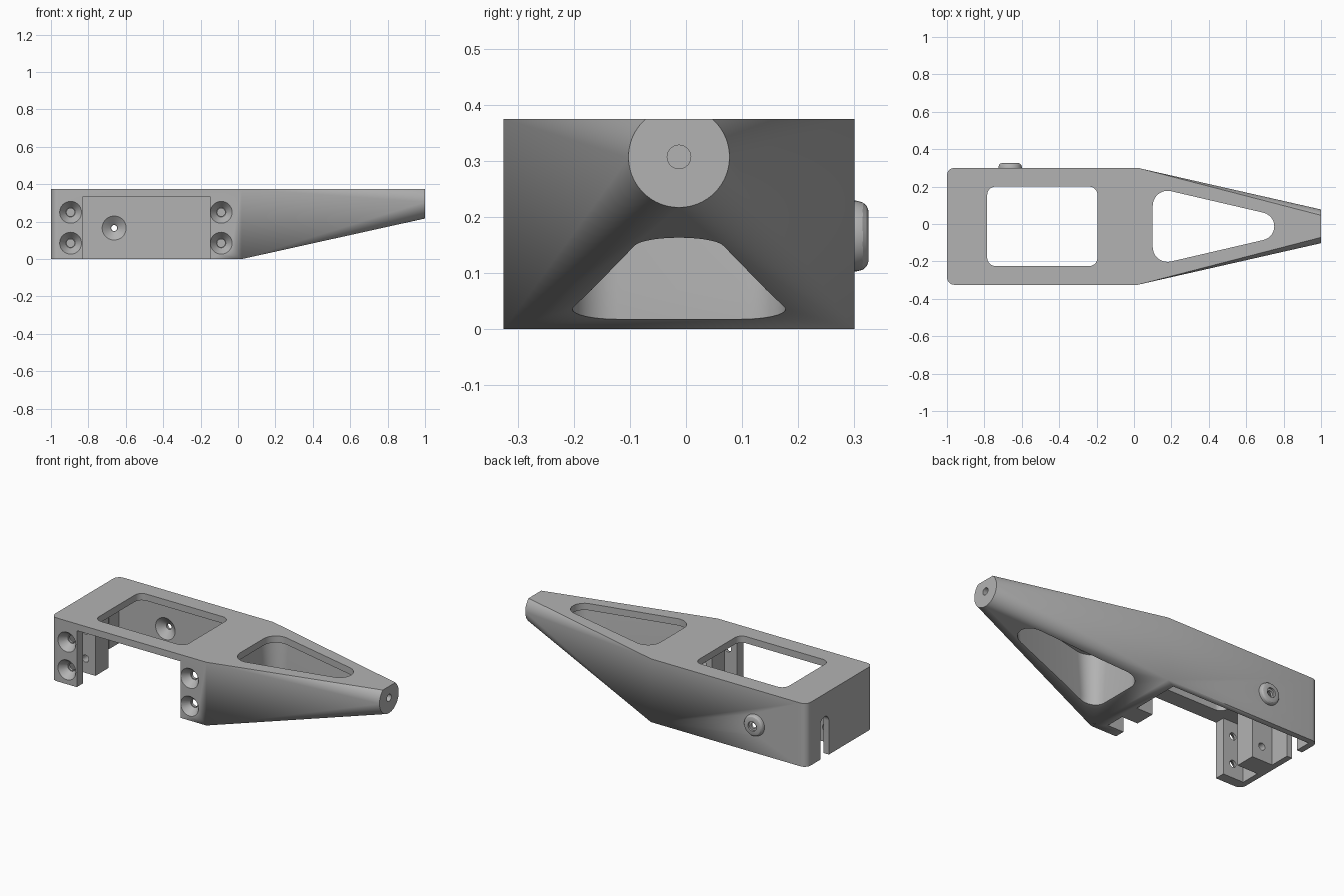
import bpy, bmesh, math
from mathutils import Vector

if "Cube" in bpy.data.objects:
    bpy.data.objects.remove(bpy.data.objects["Cube"], do_unlink=True)

gray = bpy.data.materials.new("plain gray")
gray.use_nodes = True
COLOR = (0.45, 0.45, 0.45, 1)
gray.diffuse_color = COLOR
gray.node_tree.nodes["Principled BSDF"].inputs["Base Color"].default_value = COLOR

FRONT, BACK, TOP, LEFT_END, JOINT = -0.325, 0.30, 0.375, -1.0, 0.02
MID = (FRONT + BACK) / 2
PLATE = 0.335          # underside of the top plate


def solid(name, points):
    """Convex solid around a set of points."""
    bm = bmesh.new()
    for p in points:
        bm.verts.new(p)
    bmesh.ops.convex_hull(bm, input=bm.verts[:])
    bmesh.ops.delete(bm, geom=[v for v in bm.verts if not v.link_faces], context='VERTS')
    bmesh.ops.dissolve_limit(bm, angle_limit=0.002, verts=bm.verts[:], edges=bm.edges[:])
    bmesh.ops.recalc_face_normals(bm, faces=bm.faces[:])
    mesh = bpy.data.meshes.new(name)
    bm.to_mesh(mesh)
    bm.free()
    mesh.materials.append(gray)
    obj = bpy.data.objects.new(name, mesh)
    bpy.context.collection.objects.link(obj)
    return obj


def circle(cx, cy, r, n=32):
    return [(cx + r * math.cos(2 * math.pi * i / n), cy + r * math.sin(2 * math.pi * i / n))
            for i in range(n)]


def prism(name, outline, z0, z1):
    return solid(name, [(x, y, z) for x, y in outline for z in (z0, z1)])


def box(name, x0, x1, y0, y1, z0, z1):
    return prism(name, [(x, y) for x in (x0, x1) for y in (y0, y1)], z0, z1)


def cone_y(name, x, z, y0, r0, y1, r1, n=40):
    """Round solid along y with a radius at each end."""
    return solid(name, [(a, y, b) for y, r in ((y0, r0), (y1, r1)) for a, b in circle(x, z, r, n)])


def combine(target, tool, operation):
    mod = target.modifiers.new(operation, 'BOOLEAN')
    mod.operation, mod.object, mod.solver = operation, tool, 'EXACT'
    bpy.context.view_layer.objects.active = target
    bpy.ops.object.modifier_apply(modifier=mod.name)
    bpy.data.objects.remove(tool, do_unlink=True)


def add(tool):
    combine(bracket, tool, 'UNION')


def cut(tool):
    combine(bracket, tool, 'DIFFERENCE')


# Main housing with rounded end corners
corner = 0.04
outline = [(JOINT, FRONT), (JOINT, BACK)]
for cy in (FRONT + corner, BACK - corner):
    outline += circle(LEFT_END + corner, cy, corner)
bracket = prism("servo_bracket", outline, 0, TOP)

# Tapered arm: rectangle blending into a flat-topped round tip
TIP_Z, TIP_R = 0.307, 0.09
clip = math.asin((TOP - TIP_Z) / TIP_R)
sweep = math.pi + 2 * clip
steps = 72
arm = [(JOINT, y, z) for y in (FRONT, BACK) for z in (0, TOP)]
for i in range(steps + 1):
    a = clip - sweep * i / steps
    z = TOP if i in (0, steps) else TIP_Z + TIP_R * math.sin(a)
    arm.append((1, MID + TIP_R * math.cos(a), z))
add(solid("tapered_arm", arm))

# Inner cavity, front opening and top window
cut(box("cavity", -0.965, -0.045, -0.265, 0.265, -0.1, PLATE))
cut(box("front_opening", -0.83, -0.15, -0.5, -0.2, -0.1, PLATE))
window = []
for cx in (-0.74, -0.24):
    for cy in (-0.18, 0.155):
        window += circle(cx, cy, 0.045)
cut(prism("top_window", window, 0.2, 0.5))

# Triangular opening through the arm, slightly recessed below its lip
def triangle(grow):
    pts = circle(0.675, MID, 0.075 + grow)
    for side in (-1, 1):
        pts += circle(0.18, MID + side * 0.11, 0.08 + grow)
    return pts

cut(prism("arm_opening", triangle(0), -0.1, 0.5))
recess = [(x, y, PLATE) for x, y in triangle(0.02)]
recess += [(x, y, 0.07) for x, y in triangle(0)]
cut(solid("arm_recess", recess))

# Inner mounting posts behind the front wall
for x0, x1 in ((-0.98, -0.83), (-0.15, -0.03)):
    add(box("inner_post", x0, x1, -0.15, -0.03, 0, 0.345))

# Countersunk screw holes through front wall and posts
for x in (-0.895, -0.09):
    for z in (0.085, 0.25):
        cut(cone_y("countersink", x, z, -0.327, 0.06, -0.28, 0.025))
        cut(cone_y("screw_hole", x, z, -0.33, 0.021, -0.01, 0.021, 24))

# Pivot boss on the back wall, with a conical seat inside
PX, PZ = -0.662, 0.166
boss = []
for y, r in ((0.28, 0.064), (0.304, 0.063), (0.315, 0.06), (0.322, 0.054), (0.325, 0.046)):
    boss += [(a, y, b) for a, b in circle(PX, PZ, r, 40)]
add(solid("pivot_boss", boss))
cut(cone_y("pivot_seat", PX, PZ, 0.263, 0.067, 0.30, 0.018))
cut(cone_y("pivot_hole", PX, PZ, 0.25, 0.016, 0.35, 0.016, 24))
cut(cone_y("pivot_rim", PX, PZ, 0.314, 0.028, 0.34, 0.028))

# Cable slot in the end wall
slot = [(y, z) for y in (0.09, 0.17) for z in (-0.1, 0.1)] + circle(0.13, 0.20, 0.04)
cut(solid("cable_slot", [(x, y, z) for y, z in slot for x in (-1.1, -0.9)]))

# Blind hole in the tip
tip = [(x, y, z) for y, z in circle(MID, TIP_Z, 0.021) for x in (0.85, 1.1)]
cut(solid("tip_hole", tip))

# Smooth curved faces, sharp edges kept
bpy.ops.object.select_all(action='DESELECT')
bracket.select_set(True)
bpy.context.view_layer.objects.active = bracket
bpy.ops.object.shade_smooth_by_angle(angle=math.radians(25))
